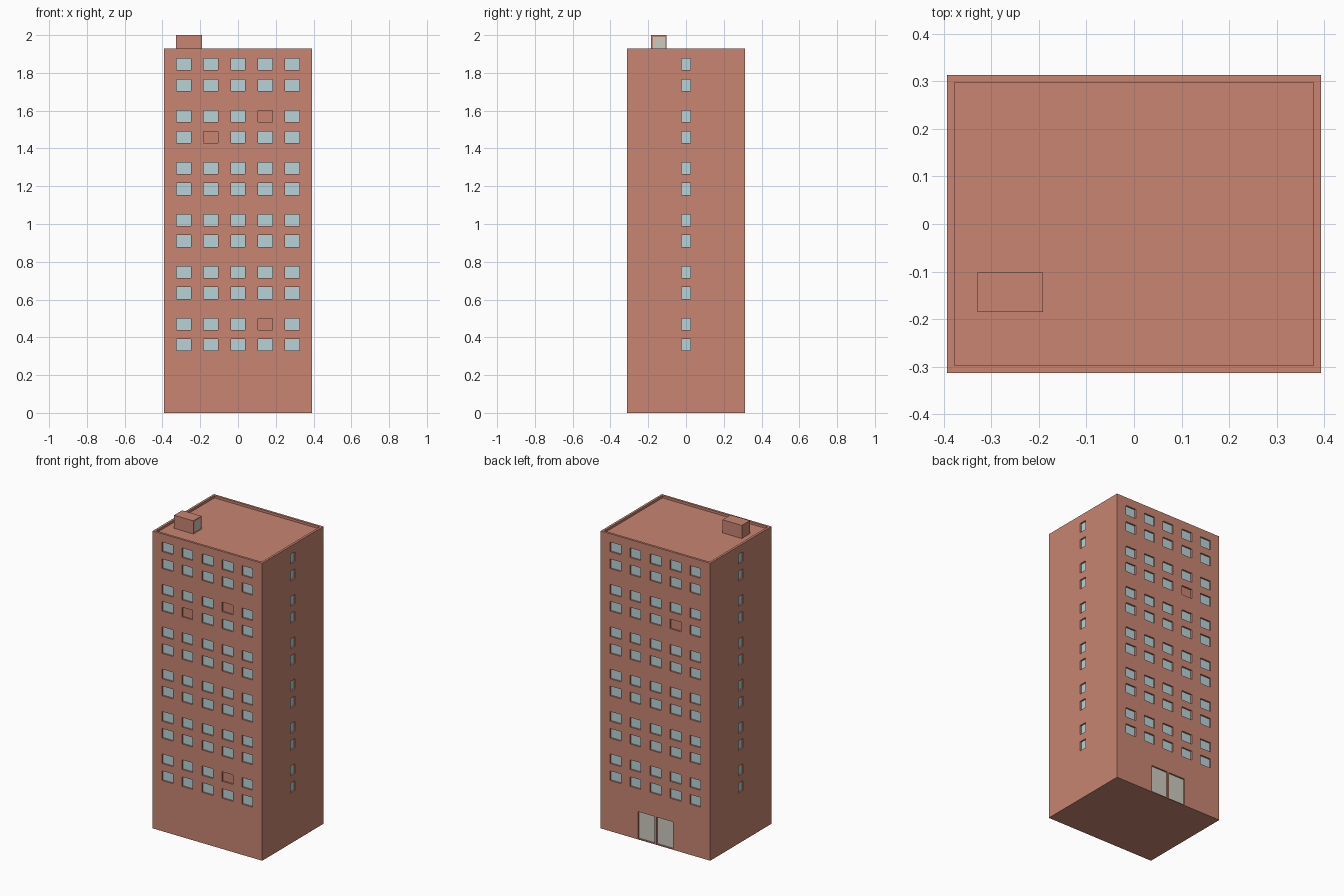
import bpy, bmesh
from mathutils import Vector

if "Cube" in bpy.data.objects:
    bpy.data.objects.remove(bpy.data.objects["Cube"])


def material(name, rgb):
    m = bpy.data.materials.new(name)
    m.diffuse_color = (*rgb, 1)
    m.use_nodes = True
    m.node_tree.nodes["Principled BSDF"].inputs["Base Color"].default_value = m.diffuse_color
    return m


BRICK, GLASS, DOOR = 0, 1, 2
MATS = [material("brick", (0.58, 0.235, 0.17)),
        material("window_glass", (0.47, 0.65, 0.68)),
        material("door_glass", (0.60, 0.60, 0.53))]
HX, HY, TOP, ROOF, RIM = 0.393, 0.313, 1.93, 1.915, 0.015
DEPTH = 0.01


def finish(name, bm):
    bmesh.ops.remove_doubles(bm, verts=bm.verts, dist=1e-5)
    me = bpy.data.meshes.new(name)
    bm.to_mesh(me)
    bm.free()
    for m in MATS:
        me.materials.append(m)
    ob = bpy.data.objects.new(name, me)
    bpy.context.collection.objects.link(ob)
    return ob


def wall(name, half, dist, normal, height, openings, z0=0.0):
    """Flat wall facing normal; openings (u0, u1, z0, z1, material) are recessed."""
    n = Vector(normal)
    right = Vector((0, 0, 1)).cross(n)
    bm = bmesh.new()

    def quad(pts, mat):
        f = bm.faces.new([bm.verts.new(right * u + n * (dist - d) + Vector((0, 0, z)))
                          for u, z, d in pts])
        f.material_index = mat

    us = sorted({-half, half, *[o[0] for o in openings], *[o[1] for o in openings]})
    zs = sorted({z0, height, *[o[2] for o in openings], *[o[3] for o in openings]})
    for a, b in zip(us, us[1:]):
        for c, e in zip(zs, zs[1:]):
            mu, mz = (a + b) / 2, (c + e) / 2
            if not any(o[0] < mu < o[1] and o[2] < mz < o[3] for o in openings):
                quad([(a, c, 0), (b, c, 0), (b, e, 0), (a, e, 0)], BRICK)
    for a, b, c, e, mat in openings:
        ring = [(a, c), (b, c), (b, e), (a, e)]
        quad([(u, z, DEPTH) for u, z in ring], mat)
        for (u1, z1), (u2, z2) in zip(ring, ring[1:] + ring[:1]):
            quad([(u1, z1, 0), (u2, z2, 0), (u2, z2, DEPTH), (u1, z1, DEPTH)], BRICK)
    return finish(name, bm)


# Window rows come in pairs, two per storey group
rows = [round(0.36 + 0.275 * k + s, 4) for k in range(6) for s in (0, 0.11)]
columns = [-0.287, -0.144, 0, 0.144, 0.287]


def windows(cols, width, blank=()):
    return [(c - width / 2, c + width / 2, z - 0.031, z + 0.031,
             BRICK if (i, j) in blank else GLASS)
            for i, c in enumerate(cols) for j, z in enumerate(rows)]


doors = [(-0.125, -0.006, 0.005, 0.18, DOOR), (0.006, 0.125, 0.005, 0.18, DOOR)]

# Four outer walls, a few windows bricked up
wall("front_wall", HX, HY, (0, -1, 0), TOP,
     windows(columns, 0.076, {(3, 1), (1, 8), (3, 9)}))
wall("back_wall", HX, HY, (0, 1, 0), TOP, windows(columns, 0.076, {(3, 8)}) + doors)
wall("right_wall", HY, HX, (1, 0, 0), TOP, windows([0], 0.05))
wall("left_wall", HY, HX, (-1, 0, 0), TOP, windows([0], 0.05))

# Roof with a thin raised rim, and the underside
bm = bmesh.new()


def ring(x, y, z):
    return [bm.verts.new((sx * x, sy * y, z))
            for sx, sy in ((-1, -1), (1, -1), (1, 1), (-1, 1))]


outer, inner, floor = ring(HX, HY, TOP), ring(HX - RIM, HY - RIM, TOP), ring(HX - RIM, HY - RIM, ROOF)
for lo, hi in ((outer, inner), (inner, floor)):
    for i in range(4):
        j = (i + 1) % 4
        bm.faces.new((lo[i], lo[j], hi[j], hi[i]))
bm.faces.new(floor)
bm.faces.new(ring(HX, HY, 0)[::-1])
finish("roof_and_base", bm)

# Rooftop stair hut with a door on its right side
bm = bmesh.new()
bmesh.ops.create_cube(bm, size=1)
for v in bm.verts:
    v.co = (-0.26 + v.co.x * 0.138, -0.1435 + v.co.y * 0.083, (ROOF + 2) / 2 + v.co.z * (2 - ROOF))
side = [f for f in bm.faces if f.normal.x > 0.9 or f.calc_center_median().x > -0.2]
bmesh.ops.inset_region(bm, faces=side, thickness=0.014)
for f in side:
    f.material_index = DOOR
finish("roof_hut", bm)
